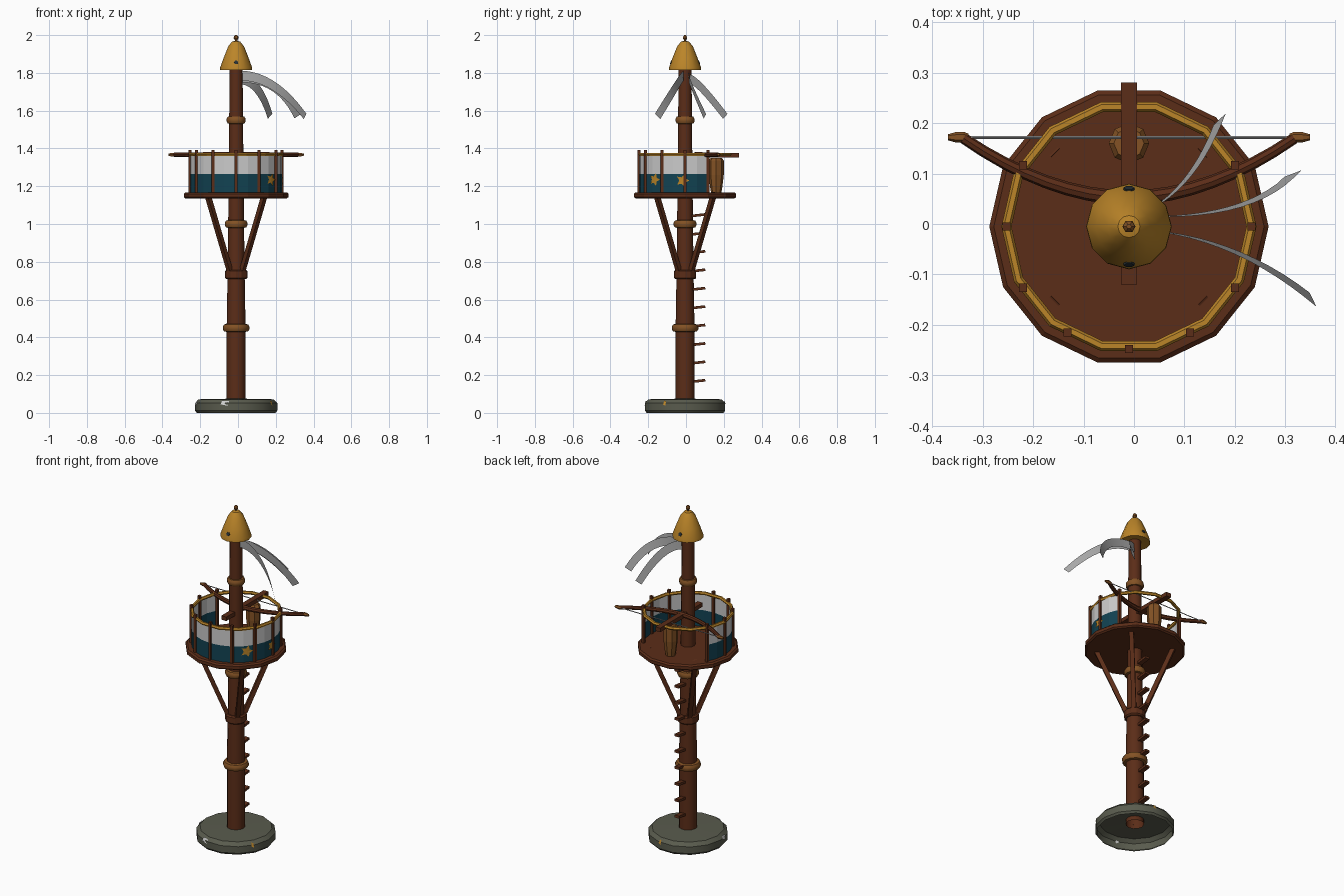
import bpy, bmesh, math
from mathutils import Vector

if "Cube" in bpy.data.objects:
    bpy.data.objects.remove(bpy.data.objects["Cube"])

CX, CY = -0.01, -0.005   # mast axis

def mat(name, c):
    m = bpy.data.materials.new(name)
    m.diffuse_color = (*c, 1)
    m.use_nodes = True
    m.node_tree.nodes["Principled BSDF"].inputs["Base Color"].default_value = m.diffuse_color
    return m

WOOD = mat("dark wood", (0.105, 0.026, 0.009))
TAN = mat("rope tan", (0.23, 0.085, 0.018))
GOLD = mat("gold", (0.50, 0.235, 0.022))
WHITE = mat("canvas white", (0.60, 0.60, 0.60))
TEAL = mat("teal", (0.006, 0.055, 0.085))
CLOTH = mat("grey cloth", (0.40, 0.40, 0.40))
STONE = mat("grey stone", (0.10, 0.105, 0.075))
SLATE = mat("dark slate", (0.02, 0.03, 0.035))

def obj(name, verts, faces, mats, smooth=None):
    me = bpy.data.meshes.new(name)
    me.from_pydata([tuple(v) for v in verts], [], faces)
    for m in mats:
        me.materials.append(m)
    o = bpy.data.objects.new(name, me)
    bpy.context.collection.objects.link(o)
    if smooth:
        bpy.ops.object.select_all(action='DESELECT')
        o.select_set(True)
        bpy.context.view_layer.objects.active = o
        bpy.ops.object.shade_smooth_by_angle(angle=math.radians(smooth))
    return o

def lathe(name, prof, m, n=14, c=(CX, CY), caps=(True, True), smooth=None):
    """Revolve (radius, z) points, listed from bottom to top."""
    v, f = [], []
    for r, z in prof:
        v += [(c[0] + r * math.cos(2 * math.pi * i / n), c[1] + r * math.sin(2 * math.pi * i / n), z) for i in range(n)]
    for k in range(len(prof) - 1):
        for i in range(n):
            j = (i + 1) % n
            f.append((k * n + i, k * n + j, (k + 1) * n + j, (k + 1) * n + i))
    if caps[0]:
        f.append(tuple(reversed(range(n))))
    if caps[1]:
        f.append(tuple(range(len(v) - n, len(v))))
    return obj(name, v, f, [m], smooth)

def tube(name, pts, radii, m, n=6, up=Vector((0, 0, 1)), closed=False, w=1.0, twist=0.0):
    """Sweep an n-gon along points; w scales the sideways half width."""
    pts = [Vector(p) for p in pts]
    N, v, f = len(pts), [], []
    for k, p in enumerate(pts):
        if closed:
            t = pts[(k + 1) % N] - pts[k - 1]
        else:
            t = pts[min(k + 1, N - 1)] - pts[max(k - 1, 0)]
        s = t.cross(up).normalized()
        u = s.cross(t).normalized()
        r = radii[k] if isinstance(radii, (list, tuple)) else radii
        for i in range(n):
            a = 2 * math.pi * i / n + twist
            v.append(p + s * (r * w * math.cos(a)) + u * (r * math.sin(a)))
    for k in range(N if closed else N - 1):
        k2 = (k + 1) % N
        for i in range(n):
            j = (i + 1) % n
            f.append((k * n + i, k * n + j, k2 * n + j, k2 * n + i))
    if not closed:
        f += [tuple(reversed(range(n))), tuple(range((N - 1) * n, N * n))]
    return obj(name, v, f, [m])

def beam(name, a, b, half, m, w=1.0, up=Vector((0, 0, 1))):
    return tube(name, [a, b], half * math.sqrt(2), m, 4, up, False, w, math.pi / 4)

def polar(deg, r, z):
    a = math.radians(deg)
    return Vector((CX + r * math.cos(a), CY + r * math.sin(a), z))

# stone foot (open underneath) and mast
lathe("stone_foot", [(0.208, 0), (0.218, 0.012), (0.218, 0.052), (0.198, 0.072), (0.05, 0.075)], STONE, 14,
      caps=(False, False), smooth=30)
lathe("mast", [(0.05, 0.05), (0.05, 0.45), (0.045, 0.75), (0.042, 1.0), (0.038, 1.4), (0.034, 1.85)], WOOD, 12,
      caps=(False, True), smooth=40)

# rope rings and the strut collar
for i, (z, r) in enumerate([(0.45, 0.07), (1.0, 0.06), (1.55, 0.05)]):
    lathe(f"rope_ring_{i}", [(r - 0.025, z - 0.022), (r - 0.006, z - 0.018), (r, z - 0.007), (r, z + 0.007),
                             (r - 0.006, z + 0.018), (r - 0.025, z + 0.022)], TAN, 12, smooth=40)
lathe("strut_collar", [(0.052, 0.708), (0.059, 0.715), (0.059, 0.75), (0.052, 0.757)], WOOD, 12)

# gold cap with finial and two rivets
lathe("cap", [(0.035, 1.822), (0.085, 1.815), (0.084, 1.83), (0.066, 1.88), (0.042, 1.94), (0.022, 1.965), (0.004, 1.97)],
      GOLD, 12, smooth=35)
lathe("finial", [(0.006, 1.96), (0.007, 1.975), (0.013, 1.983), (0.012, 1.992), (0.005, 2.0)], TAN, 6)
for s, n in ((-1, "front"), (1, "back")):
    tube(f"cap_rivet_{n}", [(CX, CY + s * 0.066, 1.852), (CX, CY + s * 0.077, 1.856)], 0.011, SLATE, 6)

# lookout platform and diagonal struts
lathe("platform", [(0.268, 1.135), (0.277, 1.142), (0.277, 1.160), (0.268, 1.168)], WOOD, 14)
for i in range(4):
    a = 45 + 90 * i
    beam(f"strut_{i}", polar(a, 0.048, 0.755), polar(a, 0.218, 1.165), 0.012, WOOD)

# canvas wall, open at the back, teal below and white above
n, v, f = 16, [], []
levels = (1.165, 1.265, 1.36)
for z in levels:
    v += [polar(-210 + 240 * i / n, 0.243, z) for i in range(n + 1)]
for k in range(2):
    for i in range(n):
        a = k * (n + 1) + i
        f.append((a, a + 1, a + n + 2, a + n + 1))
wall = obj("canvas_wall", v, f, [TEAL, WHITE])
for p in wall.data.polygons:
    p.material_index = 1 if p.center.z > levels[1] else 0

# wall posts and top rail
for i in range(9):
    a = 150 + 30 * i
    beam(f"wall_post_{i}", polar(a, 0.243, 1.165), polar(a, 0.243, 1.393), 0.008, WOOD, up=Vector((0, 1, 0)))
tube("top_rail", [polar(360 * i / 14, 0.243, 1.368) for i in range(14)], 0.010, GOLD, 6, closed=True)

# gold ragged patches on the right side of the wall
for i, (a0, z0) in enumerate([(-41, 1.235), (-3, 1.23)]):
    k = 10
    ring = []
    for j in range(k):
        t = 2 * math.pi * j / k
        r = (0.036, 0.018)[j % 2]
        ring.append(polar(a0 + math.degrees(r * math.cos(t) / 0.245), 0.247, z0 + r * math.sin(t)))
    obj(f"wall_patch_{i}", ring + [polar(a0, 0.247, z0)], [(j, (j + 1) % k, k) for j in range(k)], [GOLD])

# pale and gold chips on the stone foot
for i, (a, m, w) in enumerate([(-106, WHITE, 6), (-30, GOLD, 2), (80, GOLD, 2), (190, WHITE, 5)]):
    obj(f"stone_chip_{i}", [polar(a - w, 0.219, 0.045), polar(a + w * 0.7, 0.219, 0.038),
                            polar(a + w, 0.212, 0.062), polar(a - w * 0.8, 0.209, 0.065)], [(0, 1, 2, 3)], [m])

# climbing pegs up the back
for i in range(10):
    z = 0.165 + 0.0975 * i
    beam(f"peg_{i}", (CX, 0.03, z), (CX, 0.102, z + 0.008), 0.007, WOOD, w=2.0)

# mounted crossbow: pedestal, stock, bow, tips and string
lathe("crossbow_pedestal", [(0.028, 1.168), (0.033, 1.20), (0.040, 1.26), (0.040, 1.335), (0.03, 1.35)], TAN, 8,
      c=(CX, 0.16))
beam("crossbow_stock", (CX, -0.12, 1.365), (CX, 0.281, 1.365), 0.012, WOOD, w=1.35)
bow, rad = [], []
for i in range(17):
    t = -1 + i / 8
    bow.append((CX + 0.328 * t, 0.052 + 0.118 * abs(t) ** 1.9, 1.367))
    rad.append(0.015 - 0.004 * abs(t))
tube("bow", bow, rad, WOOD, 8)
for s, nm in ((-1, "left"), (1, "right")):
    tube(f"bow_tip_{nm}", [(CX + s * x, 0.172, 1.367) for x in (0.318, 0.328, 0.345, 0.359)],
         [0.007, 0.011, 0.010, 0.006], TAN, 6)
tube("bow_string", [(CX - 0.33, 0.172, 1.367), (CX + 0.33, 0.172, 1.367)], 0.003, CLOTH, 4)

# three drooping streamers: plan curve (start, bend, tip) with a falling arc
streams = [((0.02, -0.012), (0.20, -0.025), (0.355, -0.150)),
           ((0.022, 0.015), (0.23, 0.010), (0.315, 0.100)),
           ((0.015, 0.02), (0.115, 0.065), (0.170, 0.208))]
for i, (a, b, c) in enumerate(streams):
    a, b, c = Vector(a), Vector(b), Vector(c)
    pts = []
    for k in range(13):
        t = k / 12
        q = a * (1 - t) ** 2 + b * 2 * t * (1 - t) + c * t * t
        pts.append(Vector((q.x, q.y, 1.785 - 0.01 * i - (0.215 - 0.01 * i) * t ** 1.9)))
    v = []
    for k, p in enumerate(pts):
        d = pts[min(k + 1, 12)] - pts[max(k - 1, 0)]
        side = d.cross(Vector((0, 0, 1))).normalized()
        u = (side.cross(d).normalized() + side * (0.35 * k / 12)).normalized()
        h = 0.026 - 0.005 * k / 12
        v += [p - u * h, p + u * h]
    obj(f"streamer_{i}", v, [(2 * k, 2 * k + 2, 2 * k + 3, 2 * k + 1) for k in range(12)], [CLOTH], 60)
